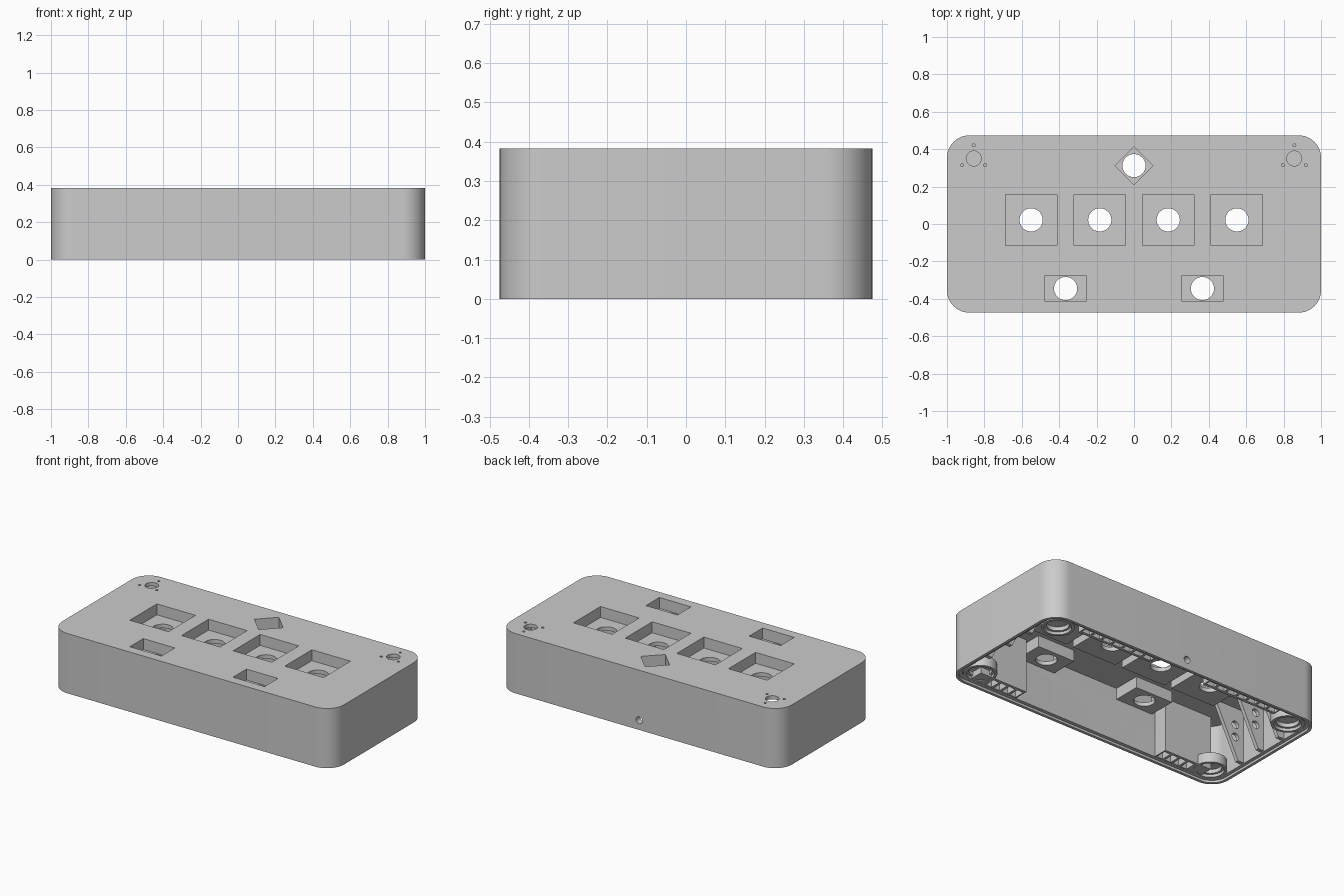
import bpy
import bmesh
from math import cos, sin, pi
from mathutils import Matrix, Vector

default = bpy.data.objects.get("Cube")
if default:
    bpy.data.objects.remove(default, do_unlink=True)

grey = bpy.data.materials.new("plain grey")
grey.use_nodes = True
GREY = (0.6, 0.6, 0.6, 1)
grey.diffuse_color = GREY
grey.node_tree.nodes["Principled BSDF"].inputs["Base Color"].default_value = GREY

HALF_X, HALF_Y, TOP, RADIUS = 1.0, 0.474, 0.383, 0.12
CEILING, FLOOR, POCKET = 0.36, 0.288, 0.313   # inside roof, pocket underside, pocket seat


# ---- outlines ----
def circle(x, y, r, n=32):
    return [(x + r * cos(2 * pi * i / n), y + r * sin(2 * pi * i / n)) for i in range(n)]


def rect(x, y, hx, hy, diamond=False):
    pts = [(-hx, -hy), (hx, -hy), (hx, hy), (-hx, hy)]
    c = cos(pi / 4) if diamond else 1
    s = sin(pi / 4) if diamond else 0
    return [(x + c * a - s * b, y + s * a + c * b) for a, b in pts]


def rounded(inset, n=14):
    r = RADIUS - inset
    pts = []
    for k, (sx, sy) in enumerate([(1, 1), (-1, 1), (-1, -1), (1, -1)]):
        for i in range(n + 1):
            a = (k + i / n) * pi / 2
            pts.append((sx * (HALF_X - RADIUS) + r * cos(a), sy * (HALF_Y - RADIUS) + r * sin(a)))
    return pts


# ---- solids ----
def solids(name, parts, matrix=None):
    """One object from (outline, z0, z1) prisms."""
    bm = bmesh.new()
    for outline, z0, z1 in parts:
        base = bm.faces.new([bm.verts.new((x, y, z0)) for x, y in outline])
        ext = bmesh.ops.extrude_face_region(bm, geom=[base])
        new = [g for g in ext["geom"] if isinstance(g, bmesh.types.BMVert)]
        bmesh.ops.translate(bm, verts=new, vec=Vector((0, 0, z1 - z0)))
    bmesh.ops.recalc_face_normals(bm, faces=bm.faces[:])
    if matrix:
        bmesh.ops.transform(bm, matrix=matrix, verts=bm.verts[:])
    mesh = bpy.data.meshes.new(name)
    bm.to_mesh(mesh)
    bm.free()
    mesh.materials.append(grey)
    obj = bpy.data.objects.new(name, mesh)
    bpy.context.collection.objects.link(obj)
    return obj


def combine(target, tool, operation):
    mod = target.modifiers.new("boolean", 'BOOLEAN')
    mod.operation, mod.solver, mod.object = operation, 'EXACT', tool
    mod.use_self = operation == 'UNION'
    bpy.context.view_layer.objects.active = target
    bpy.ops.object.modifier_apply(modifier=mod.name)
    bpy.data.objects.remove(tool, do_unlink=True)


# ---- hollow shell with a stepped rim ----
shell = solids("shell", [(rounded(0), 0, TOP)])
combine(shell, solids("cavity", [(rounded(0.04), -0.1, CEILING)]), 'DIFFERENCE')
combine(shell, solids("lid_recess", [(rounded(0.018), -0.1, 0.015)]), 'DIFFERENCE')

# ---- pocket housings under the roof ----
pockets = [(x, 0.022, 0.137, 0.137, False) for x in (-0.55, -0.183, 0.183, 0.55)]
pockets += [(x, -0.345, 0.112, 0.068, False) for x in (-0.366, 0.366)]
pockets += [(0, 0.312, 0.072, 0.072, True)]
wall = 0.021
for x, y, hx, hy, d in pockets:
    combine(shell, solids("housing", [(rect(x, y, hx + wall, hy + wall, d), FLOOR, TOP - 0.01)]), 'UNION')
combine(shell, solids("pocket_cut", [(rect(*p), POCKET, 0.5) for p in pockets]), 'DIFFERENCE')
combine(shell, solids("button_holes", [(circle(p[0], p[1], 0.062), 0.2, 0.5) for p in pockets]), 'DIFFERENCE')

# ---- corner sensor holes, each with three pin holes ----
pins = []
for x in (-0.857, 0.857):
    pins.append((circle(x, 0.35, 0.04), 0.3, 0.5))
    for k in range(3):
        a = pi / 2 + k * 2 * pi / 3
        pins.append((circle(x + 0.071 * cos(a), 0.35 + 0.071 * sin(a), 0.008, 12), 0.3, 0.5))
combine(shell, solids("sensor_holes", pins), 'DIFFERENCE')

# ---- socket hole through the back wall ----
socket = solids("socket_hole", [(circle(0, 0, 0.022), -0.1, 0.1)],
                Matrix.Translation((0, HALF_Y, 0.062)) @ Matrix.Rotation(pi / 2, 4, 'X'))
combine(shell, socket, 'DIFFERENCE')


# ---- ribbed side blocks, open underneath in small cells ----
def cell_block(name, x0, x1, y0, y1, first, last, count):
    block = solids(name, [(rect((x0 + x1) / 2, (y0 + y1) / 2, (x1 - x0) / 2, (y1 - y0) / 2), 0.016, CEILING + 0.01)])
    step = (last - first) / count
    cells = [(rect(first + step * (i + 0.5), (y0 + y1) / 2, step / 2 - 0.008, abs(y1 - y0) / 2 - 0.018), -0.1, 0.15)
             for i in range(count)]
    combine(block, solids("cells", cells), 'DIFFERENCE')
    return block


parts = [shell]
for side, s in (("left", 1), ("right", -1)):
    a, b = sorted((s * 0.52, s * 0.86))
    c, d = sorted((s * 0.52, s * 0.76))
    parts.append(cell_block(side + "_front_block", a, b, -0.445, -0.34, c, d, 4))
    a, b = sorted((s * 0.2, s * 0.73))
    parts.append(cell_block(side + "_back_block", a, b, 0.375, 0.445, a, b, 7))

    # corner cups
    for place, y in (("front", -0.345), ("back", 0.345)):
        x = s * 0.86
        cup = solids(f"{side}_{place}_cup", [(circle(x, y, 0.097, 48), 0.012, 0.075)])
        combine(cup, solids("cup_recess", [(circle(x, y, 0.08, 48), -0.1, 0.03)]), 'DIFFERENCE')
        combine(cup, solids("cup_well", [(circle(x, y, 0.066, 48), -0.1, 0.055)]), 'DIFFERENCE')
        parts.append(cup)

    # tapered end gussets with two holes each
    for i, y in enumerate((-0.18, 0, 0.18)):
        turn = Matrix.Translation((0, y, 0)) @ Matrix.Rotation(pi / 2, 4, 'X')
        outline = [(s * 0.97, 0.02), (s * 0.92, 0.02), (s * 0.75, CEILING + 0.01), (s * 0.97, CEILING + 0.01)]
        gusset = solids(f"{side}_gusset_{i + 1}", [(outline, -0.012, 0.012)], turn)
        holes = [(circle(s * 0.9, z, 0.025, 20), -0.1, 0.1) for z in (0.17, 0.25)]
        combine(gusset, solids("gusset_holes", holes, turn), 'DIFFERENCE')
        parts.append(gusset)

# ---- smooth rounds, sharp edges ----
bpy.ops.object.select_all(action='DESELECT')
for part in parts:
    part.select_set(True)
bpy.context.view_layer.objects.active = shell
bpy.ops.object.shade_smooth_by_angle(angle=pi / 6)
